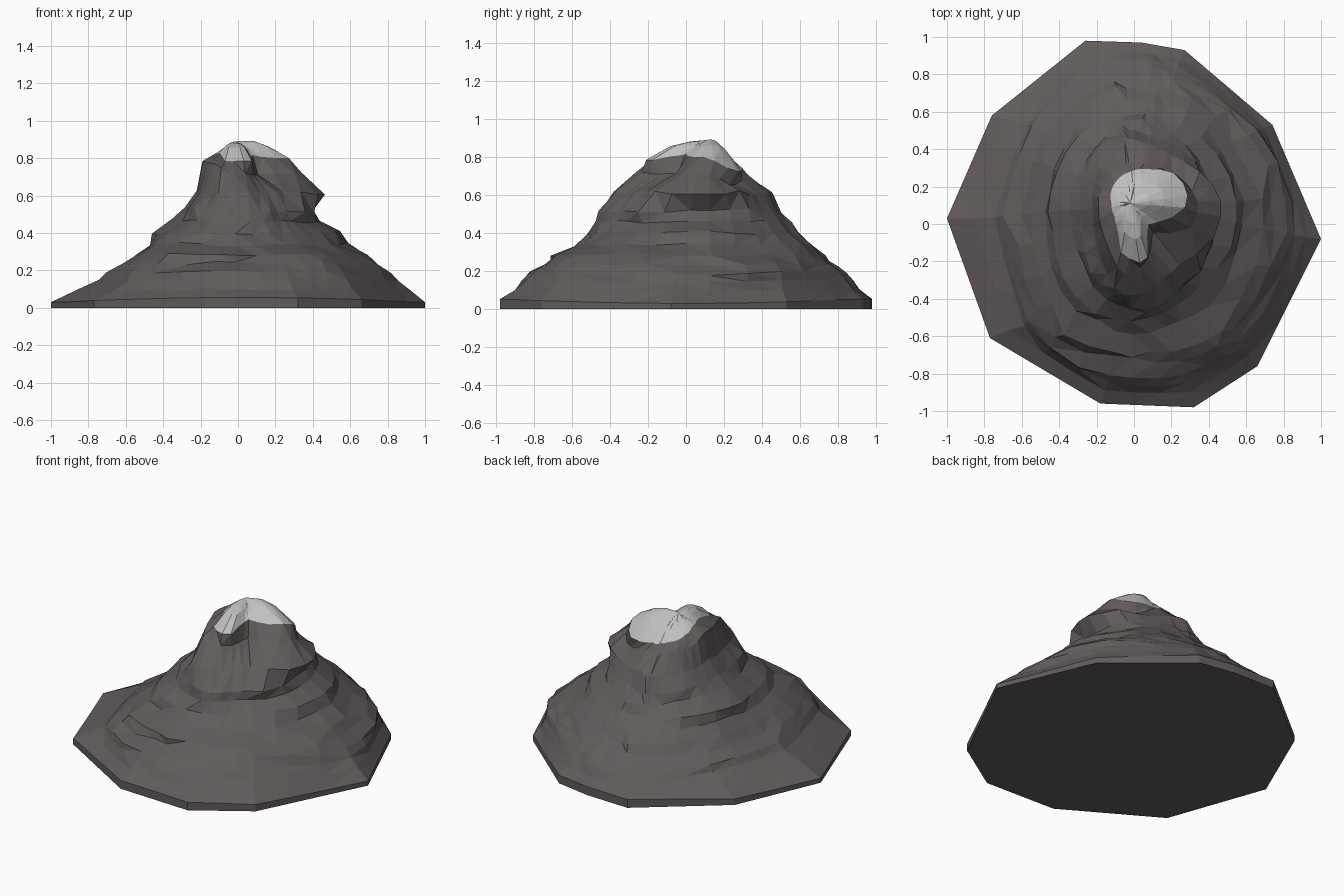
import bpy
import bmesh
import math
import random
from mathutils import Vector, noise

random.seed(4)

if "Cube" in bpy.data.objects:
    bpy.data.objects.remove(bpy.data.objects["Cube"], do_unlink=True)


def make_material(name, colour):
    mat = bpy.data.materials.new(name)
    mat.use_nodes = True
    mat.diffuse_color = (*colour, 1)
    shader = mat.node_tree.nodes["Principled BSDF"]
    shader.inputs["Base Color"].default_value = (*colour, 1)
    shader.inputs["Roughness"].default_value = 0.9
    return mat


rock = make_material("dark rock", (0.122, 0.104, 0.103))
snow = make_material("grey snow", (0.53, 0.53, 0.53))

# Foot outline, counter-clockwise from the left side
OUTLINE = [(1, -.08), (.74, .53), (.27, .93), (.04, .97), (-.26, .98), (-.76, .58),
           (-1, .03), (-.77, -.61), (-.18, -.96), (.32, -.98), (.66, -.76)]

# Rock layers: height, reach to left, back, right and front, outline share, gully depth
LAYERS = [(.10, .92, .94, .85, .92, .8, 0),
          (.15, .86, .89, .73, .86, .5, 0),
          (.19, .80, .84, .67, .78, .2, 0),
          (.235, .74, .77, .62, .71, 0, 0),
          (.285, .65, .74, .54, .69, 0, 0),
          (.34, .57, .64, .47, .56, 0, 0),
          (.40, .54, .59, .45, .47, 0, 0),
          (.46, .45, .57, .36, .46, 0, 0),
          (.52, .42, .54, .30, .47, 0, .03),
          (.61, .46, .45, .24, .39, 0, .16),
          (.72, .36, .34, .20, .27, 0, .5)]

# Snow line around the peak: angle in degrees, distance, height
SNOW_LINE = [(-180, .10, .82), (-135, .11, .83), (-112, .17, .81), (-100, .27, .78),
             (-75, .34, .77), (-62, .18, .80), (-45, .14, .81), (-22, .22, .80),
             (0, .31, .79), (30, .30, .71), (60, .21, .73), (90, .17, .75),
             (135, .13, .78), (180, .10, .82)]

PEAK = Vector((-.02, .11, .89))
GULLY = math.radians(-50)
SPLITS = 3


def lobe(angle, degrees):
    """Soft weight for slopes that face one direction."""
    return max(0, math.cos(angle - math.radians(degrees))) ** 4


def snow_line(angle):
    """Distance and height of the snow line in one direction."""
    deg = math.degrees(angle)
    for a, b in zip(SNOW_LINE, SNOW_LINE[1:]):
        if deg <= b[0]:
            t = (deg - a[0]) / (b[0] - a[0])
            return a[1] + (b[1] - a[1]) * t, a[2] + (b[2] - a[2]) * t
    return SNOW_LINE[-1][1:]


# Columns run up the slope from points spaced along the outline
foot = []
for i, corner in enumerate(OUTLINE):
    start = Vector((*corner, 0))
    end = Vector((*OUTLINE[(i + 1) % len(OUTLINE)], 0))
    foot += [start.lerp(end, k / SPLITS) for k in range(SPLITS)]
angles = [math.atan2(p.y, p.x) for p in foot]


def rim_ring():
    return [p + Vector((0, 0, .03 + .025 * math.sin(a) ** 2))
            for p, a in zip(foot, angles)]


def rock_ring(layer):
    """One uneven rock layer, drawn in where the gully crosses it."""
    z, left, back, right, front, share, gully = layer
    cx, cy = PEAK.x * z / PEAK.z, PEAK.y * z / PEAK.z
    calm = min(1, z / .25)
    ring = []
    for p, a in zip(foot, angles):
        c, s = math.cos(a), math.sin(a)
        reach_x = left if c > 0 else right
        reach_y = back if s > 0 else front
        dx = (reach_x - cx if c > 0 else reach_x + cx) * c
        dy = (reach_y - cy if s > 0 else reach_y + cy) * s
        rough = noise.noise(Vector((c * 1.8, s * 1.8, z * 14)))
        scale = 1 + calm * (.1 * rough + random.uniform(-.02, .02))
        scale *= 1 - gully * math.exp(-((a - GULLY) / .4) ** 2)
        if z < .42:
            scale *= 1 + calm * (.02 * lobe(a, 45) + .07 * lobe(a, -45) + .08 * lobe(a, -135))
        else:
            scale *= 1 - .08 * lobe(a, 45) - .08 * lobe(a, 135) - .08 * lobe(a, -135)
        spot = Vector((cx + dx * scale, cy + dy * scale, z))
        spot = spot.lerp(Vector((p.x * reach_x, p.y * reach_y, z)), share)
        lift = noise.noise(Vector((c * 2.5 + 7, s * 2.5, z * 9)))
        spot.z += calm * (.022 * lift + random.uniform(-.006, .006))
        if gully > .4:
            # Raised right shoulder, lower ground under the back left snow
            spot.z += .07 * lobe(a, 198) - .05 * lobe(a, 42)
        ring.append(spot)
    return ring


def snow_ring(share, ridge):
    """Ring between the peak and the snow line, with a ridge to the front."""
    ring = []
    for a in angles:
        r, z = snow_line(a)
        edge = Vector((PEAK.x + r * math.cos(a), PEAK.y + r * math.sin(a), z))
        spot = PEAK.lerp(edge, share)
        bulge = ridge + .5 * share * (1 - share) * .2 * lobe(a, 30)
        spot.z += ridge * lobe(a, -86) + bulge * lobe(a, 20)
        spot.z += random.uniform(-.004, .004)
        ring.append(spot)
    return ring


rings = [foot, rim_ring()] + [rock_ring(layer) for layer in LAYERS]
first_snow = len(rings)
rings += [snow_ring(1, .01), snow_ring(.6, .036), snow_ring(.33, .03)]

# Skin the rings into one closed mountain
bm = bmesh.new()
verts = [[bm.verts.new(p) for p in ring] for ring in rings]
top = bm.verts.new(PEAK)
count = len(foot)
bm.faces.new(list(reversed(verts[0])))
for level in range(len(rings) - 1):
    low, high = verts[level], verts[level + 1]
    for j in range(count):
        k = (j + 1) % count
        face = bm.faces.new((low[j], low[k], high[k], high[j]))
        face.material_index = 1 if level >= first_snow else 0
for j in range(count):
    face = bm.faces.new((verts[-1][j], verts[-1][(j + 1) % count], top))
    face.material_index = 1

bmesh.ops.triangulate(bm, faces=[f for f in bm.faces if len(f.verts) == 4],
                      quad_method='SHORT_EDGE')
bmesh.ops.recalc_face_normals(bm, faces=bm.faces)

mesh = bpy.data.meshes.new("mountain")
bm.to_mesh(mesh)
bm.free()
mesh.materials.append(rock)
mesh.materials.append(snow)
mountain = bpy.data.objects.new("mountain", mesh)
bpy.context.collection.objects.link(mountain)
